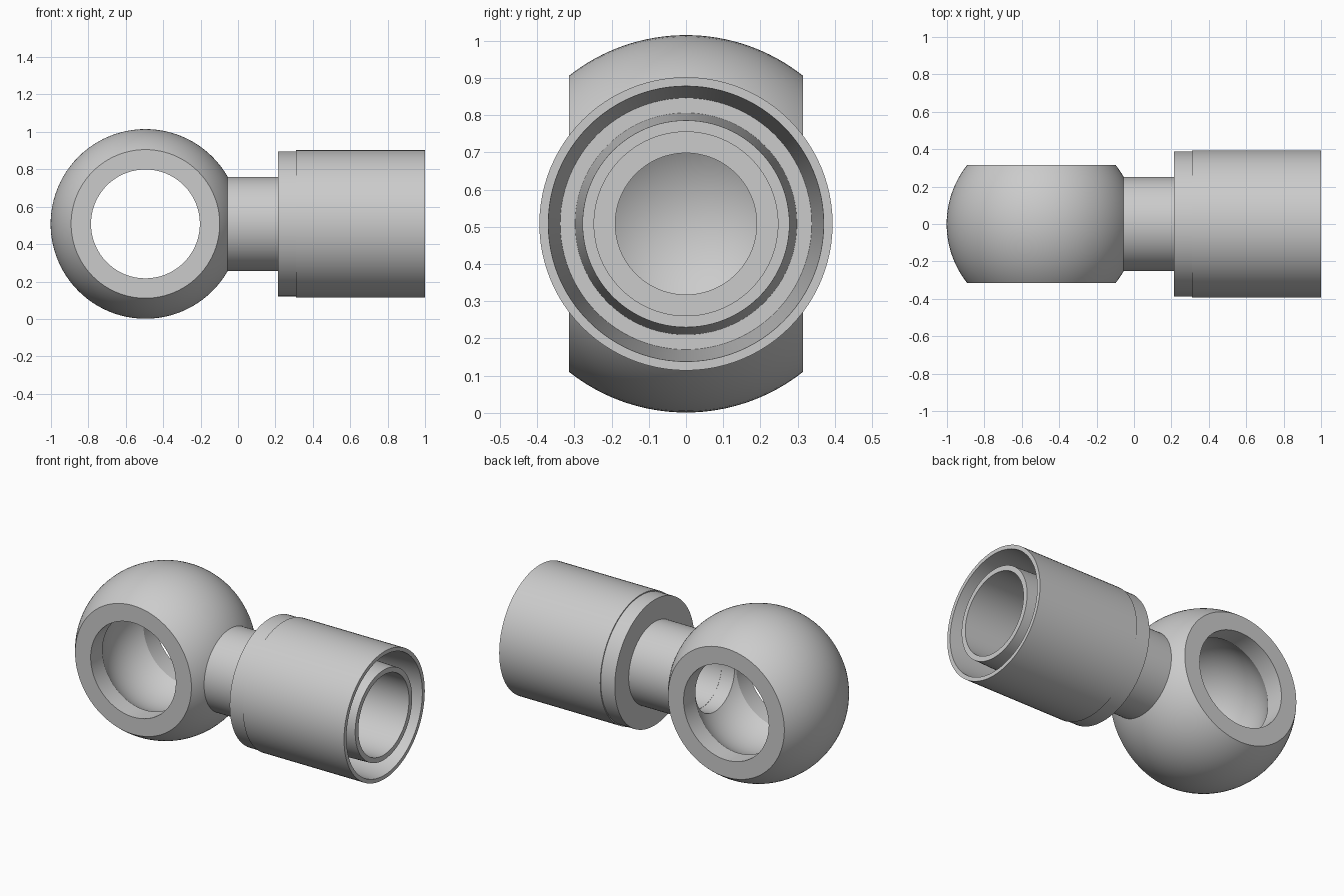
import bpy
import bmesh
from math import sin, cos, pi, asin
from mathutils import Matrix, Vector

if "Cube" in bpy.data.objects:
    bpy.data.objects.remove(bpy.data.objects["Cube"])

EYE = Vector((-0.495, 0, 0.508))
BALL_R, HALF_WIDTH = 0.507, 0.315
HOLE_R, LIP_Y, PASSAGE_R = 0.291, 0.2, 0.19
SEGMENTS = 96

steel = bpy.data.materials.new("plain grey steel")
steel.use_nodes = True
GREY = (0.6, 0.6, 0.6, 1)
steel.diffuse_color = GREY
steel.node_tree.nodes["Principled BSDF"].inputs["Base Color"].default_value = GREY


def revolve(name, profile, axis, centre):
    """Spin a closed (along, radius) profile around the x or y axis."""
    bm = bmesh.new()
    rings = []
    for i in range(SEGMENTS):
        a = 2 * pi * i / SEGMENTS
        ring = []
        for along, r in profile:
            p = (along, r * cos(a), r * sin(a))
            if axis == "y":
                p = (r * cos(a), along, r * sin(a))
            ring.append(bm.verts.new(p))
        rings.append(ring)
    n = len(profile)
    for i in range(SEGMENTS):
        a, b = rings[i], rings[(i + 1) % SEGMENTS]
        for j in range(n):
            k = (j + 1) % n
            bm.faces.new((a[j], a[k], b[k], b[j]))
    bmesh.ops.recalc_face_normals(bm, faces=bm.faces)
    mesh = bpy.data.meshes.new(name)
    bm.to_mesh(mesh)
    bm.free()
    mesh.materials.append(steel)
    obj = bpy.data.objects.new(name, mesh)
    obj.location = centre
    bpy.context.collection.objects.link(obj)
    return obj


def arc(radius, y_limit, steps):
    """Profile points of a sphere between -y_limit and +y_limit."""
    top = asin(y_limit / radius)
    angles = [top * (2 * i / steps - 1) for i in range(steps + 1)]
    return [(radius * sin(t), radius * cos(t)) for t in angles]


def activate(obj):
    bpy.ops.object.select_all(action="DESELECT")
    obj.select_set(True)
    bpy.context.view_layer.objects.active = obj


# Ball eye: flattened sphere, straight lips and a rounded inner groove
groove_r = (HOLE_R ** 2 + LIP_Y ** 2) ** 0.5
outside = arc(BALL_R, HALF_WIDTH, 32)
inside = arc(groove_r, LIP_Y, 24)[::-1]
ball_eye = revolve("ball_eye", outside + [(HALF_WIDTH, HOLE_R)] + inside
                   + [(-HALF_WIDTH, HOLE_R)], "y", EYE)

# Cross passage from the stem into the groove
bm = bmesh.new()
bmesh.ops.create_cone(bm, cap_ends=True, segments=SEGMENTS, radius1=PASSAGE_R + 0.001,
                      radius2=PASSAGE_R + 0.001, depth=0.4,
                      matrix=Matrix.Rotation(pi / 2, 4, "Y"))
cutter_mesh = bpy.data.meshes.new("passage_cutter")
bm.to_mesh(cutter_mesh)
bm.free()
cutter_mesh.materials.append(steel)
cutter = bpy.data.objects.new("passage_cutter", cutter_mesh)
cutter.location = (-0.1, 0, EYE.z)
cutter.hide_render = True
bpy.context.collection.objects.link(cutter)
bpy.context.view_layer.update()
cut = ball_eye.modifiers.new("passage", "BOOLEAN")
cut.operation = "DIFFERENCE"
cut.solver = "EXACT"
cut.object = cutter
activate(ball_eye)
bpy.ops.object.modifier_apply(modifier=cut.name)
bpy.data.objects.remove(cutter)

# Stem, collar, outer sleeve and inner tube as one turned piece
stem_profile = [
    (-0.11, PASSAGE_R), (-0.11, 0.252), (0.215, 0.252),   # neck
    (0.215, 0.388), (0.31, 0.388),                        # collar
    (0.31, 0.394), (1.0, 0.394), (1.0, 0.37),             # sleeve
    (0.36, 0.338), (0.36, 0.298),                         # hose gap
    (0.995, 0.278), (0.995, 0.247),                       # inner tube
    (0.3, 0.247), (0.3, PASSAGE_R),                       # bore step
]
stem = revolve("stem_and_sleeve", stem_profile, "x", (0, 0, EYE.z))

for part in (ball_eye, stem):
    activate(part)
    bpy.ops.object.shade_smooth_by_angle(angle=pi / 7)
